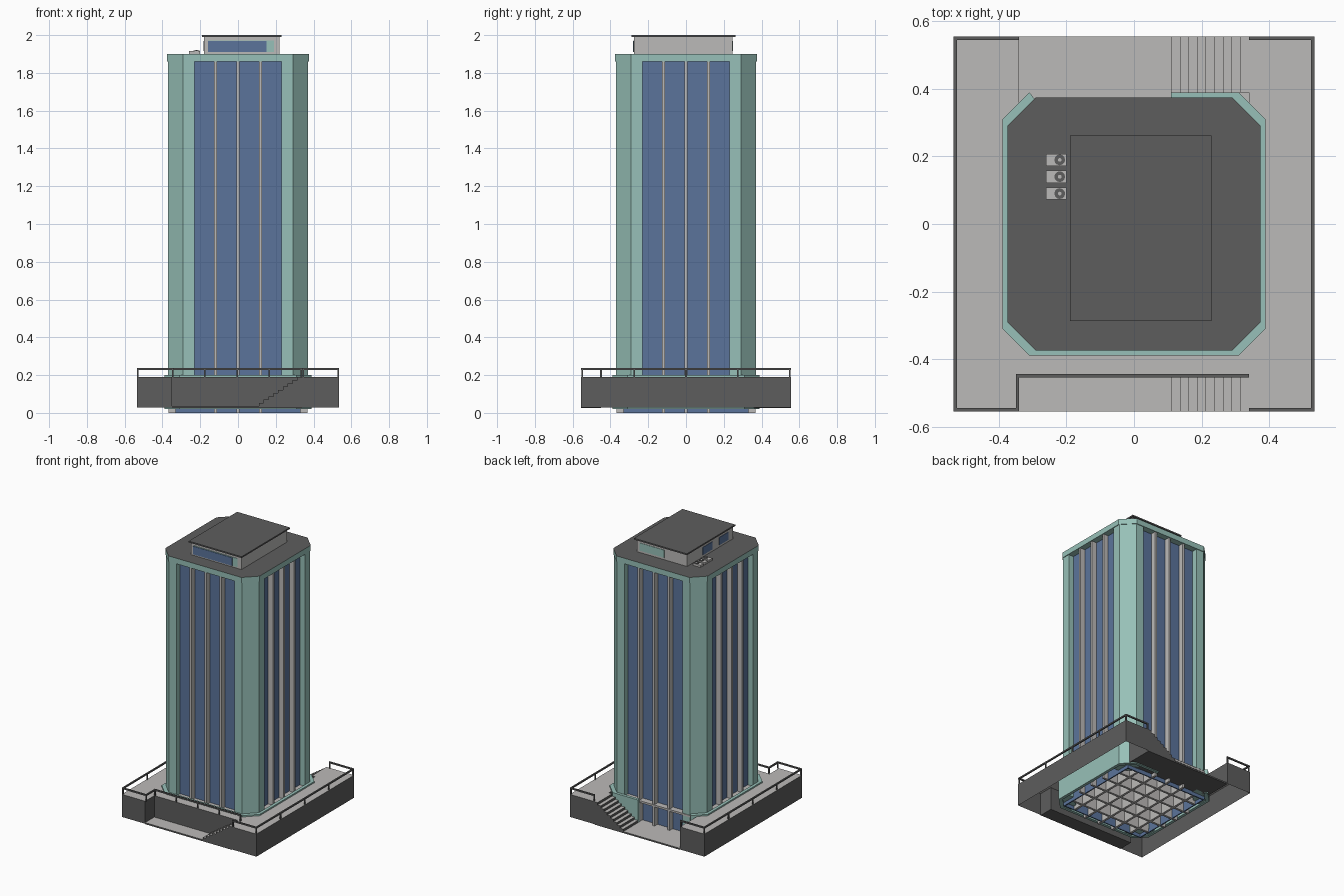
import bpy, bmesh, math

if "Cube" in bpy.data.objects:
    bpy.data.objects.remove(bpy.data.objects["Cube"])


def material(name, rgb):
    m = bpy.data.materials.new(name)
    m.diffuse_color = (*rgb, 1)
    m.use_nodes = True
    m.node_tree.nodes["Principled BSDF"].inputs["Base Color"].default_value = m.diffuse_color
    return m


GREEN = material("sea green panel", (0.31, 0.53, 0.48))
GLASS = material("blue glass", (0.105, 0.175, 0.33))
GRAY = material("light gray", (0.50, 0.49, 0.48))
DARK = material("dark gray", (0.11, 0.11, 0.11))


def finish(name, bm, mat, top=None, open_bottom=False, drop=None):
    """Make the object; upward faces may take a second colour."""
    bmesh.ops.recalc_face_normals(bm, faces=bm.faces)
    bm.normal_update()
    doomed = [f for f in bm.faces
              if (open_bottom and f.normal.z < -0.5)
              or (drop and abs(f.normal.z) < 0.5 and drop(f.calc_center_median()))]
    if top:
        for f in bm.faces:
            f.material_index = 1 if f.normal.z > 0.5 else 0
    bmesh.ops.delete(bm, geom=doomed, context='FACES')
    me = bpy.data.meshes.new(name)
    bm.to_mesh(me)
    bm.free()
    me.materials.append(mat)
    if top:
        me.materials.append(top)
    ob = bpy.data.objects.new(name, me)
    bpy.context.collection.objects.link(ob)
    return ob


def extrude(name, pts, vec, mat, **kw):
    bm = bmesh.new()
    f = bm.faces.new([bm.verts.new(p) for p in pts])
    r = bmesh.ops.extrude_face_region(bm, geom=[f], use_keep_orig=True)
    bmesh.ops.translate(bm, vec=vec, verts=[v for v in r["geom"] if isinstance(v, bmesh.types.BMVert)])
    return finish(name, bm, mat, **kw)


def prism(name, pts, z0, z1, mat, **kw):
    return extrude(name, [(x, y, z0) for x, y in pts], (0, 0, z1 - z0), mat, **kw)


def box(name, x0, x1, y0, y1, z0, z1, mat, **kw):
    return prism(name, [(x0, y0), (x1, y0), (x1, y1), (x0, y1)], z0, z1, mat, **kw)


def octagon(r, c):
    return [(c, -r), (r, -c), (r, c), (c, r), (-c, r), (-r, c), (-r, -c), (-c, -r)]


# --- tower: glass walls, full-depth fins, chamfered corner columns
G, T, TOP = 0.33, 0.37, 1.87
for s, n in ((-1, "a"), (1, "b")):
    lo, hi = sorted((s * G, s * (G - 0.008)))
    box("glass_wall_x_" + n, lo, hi, -G, G, 0, TOP, GLASS)
    box("glass_wall_y_" + n, -G, G, lo, hi, 0, TOP, GLASS)
for i in range(-2, 3):
    p, r = i * 0.12, (T - 0.002 if abs(i) < 2 else G - 0.01)
    box("fin_along_y", p - 0.008, p + 0.008, -r, r, 0, TOP, GRAY)
    box("fin_along_x", -r, r, p - 0.008, p + 0.008, 0, TOP, GRAY)
for sx in (-1, 1):
    for sy in (-1, 1):
        prism("corner_column", [(sx * x, sy * y) for x, y in
              ((0.23, T), (0.29, T), (T, 0.29), (T, 0.23), (0.32, 0.23), (0.23, 0.32))],
              0.025, TOP, GREEN)
prism("roof_band", octagon(0.375, 0.29), 1.86, 1.90, GREEN, top=DARK)

# --- green base wall, open at the rear entrance
R, C = 0.39, 0.31
outer = [(0.11, R)] + [(C, R), (R, C), (R, -C), (C, -R), (-C, -R), (-R, -C), (-R, C), (-C, R)]
inner = [(x * 0.945 if abs(x) > 0.2 else x, y * 0.945) for x, y in outer]
prism("base_wall", outer + inner[::-1], 0.02, 0.20, GREEN)

# --- podium with front and rear notches
X, Y, Z0, Z1 = 0.535, 0.555, 0.028, 0.19
outline = [(-X, -Y), (-0.35, -Y), (-0.35, -0.45), (0.34, -0.45), (0.34, -Y), (X, -Y),
           (X, Y), (0.34, Y), (0.34, 0.36), (0.31, 0.39), (0.11, 0.39), (0.11, 0.372),
           (-0.31, 0.372), (-0.31, 0.39), (-0.34, 0.36), (-0.34, Y), (-X, Y)]
prism("podium", outline, Z0, Z1, DARK, top=GRAY, open_bottom=True,
      drop=lambda c: abs(c.x) < 0.335 and c.y > 0.3)
box("entrance_lintel", -0.30, 0.11, 0.33, 0.372, 0.175, Z1 - 0.001, GRAY)
box("front_landing", -0.35, 0.34, -Y, -0.45, Z0 - 0.003, 0.036, DARK, top=GRAY)
box("rear_landing", -0.34, 0.34, 0.335, Y, Z0 - 0.003, 0.036, DARK, top=GRAY)

# --- stairs
N = 9
profile = []
for i in range(N):
    x, rise = 0.11 + 0.23 * i / N, (Z1 - 0.036) / N
    profile += [(x, 0.036 + rise * i), (x, 0.036 + rise * (i + 1))]
profile += [(0.34, Z1), (0.34, 0.036)]
for name, y0, y1 in (("front_stairs", -Y, -0.45), ("rear_stairs", 0.39, Y)):
    extrude(name, [(x, y0, z) for x, z in profile], (0, y1 - y0, 0), DARK,
            top=GRAY, open_bottom=True)

# --- railings: top rail along each path and evenly spaced posts
H = 0.005


def railing(name, path, counts):
    for (x0, y0), (x1, y1), n in zip(path, path[1:], counts):
        box(name + "_rail", min(x0, x1) - H, max(x0, x1) + H, min(y0, y1) - H, max(y0, y1) + H,
            0.228, 0.238, DARK)
        for i in range(n + 1):
            x, y = x0 + (x1 - x0) * i / n, y0 + (y1 - y0) * i / n
            box(name + "_post", x - H * 0.8, x + H * 0.8, y - H * 0.8, y + H * 0.8, Z1, 0.23, DARK)


a, b = X - H, Y - H
railing("left_railing", [(-0.345, b), (-a, b), (-a, -b), (-0.345, -b), (-0.345, -0.455 + H),
                         (0.335, -0.455 + H)], [1, 4, 1, 1, 4])
railing("right_railing", [(0.345, -b), (a, -b), (a, b), (0.345, b)], [1, 4, 1])

# --- penthouse with window plates
box("penthouse", -0.18, 0.22, -0.275, 0.245, 1.90, 1.99, GRAY)
box("penthouse_roof", -0.19, 0.23, -0.288, 0.262, 1.99, 2.0, DARK)
box("front_window_panel", -0.16, 0.19, -0.278, -0.274, 1.91, 1.972, GREEN)
box("front_window", -0.16, 0.15, -0.281, -0.277, 1.91, 1.968, GLASS)
box("rear_window", 0.0, 0.195, 0.244, 0.248, 1.915, 1.97, GREEN)
for y0, y1 in ((-0.04, 0.07), (-0.22, -0.12)):
    box("side_window", -0.183, -0.179, y0, y1, 1.915, 1.97, GLASS)

# --- rooftop cooling units
for y in (0.09, 0.14, 0.19):
    box("cooling_unit", -0.26, -0.20, y - 0.018, y + 0.018, 1.90, 1.915, GRAY)
    ring = [(-0.22 + 0.016 * math.cos(k * math.pi / 6), y + 0.016 * math.sin(k * math.pi / 6))
            for k in range(12)]
    prism("cooling_fan", ring, 1.914, 1.919, DARK)
    prism("fan_hub", [(-0.22 + (px + 0.22) * 0.35, y + (py - y) * 0.35) for px, py in ring],
          1.918, 1.921, GRAY)
